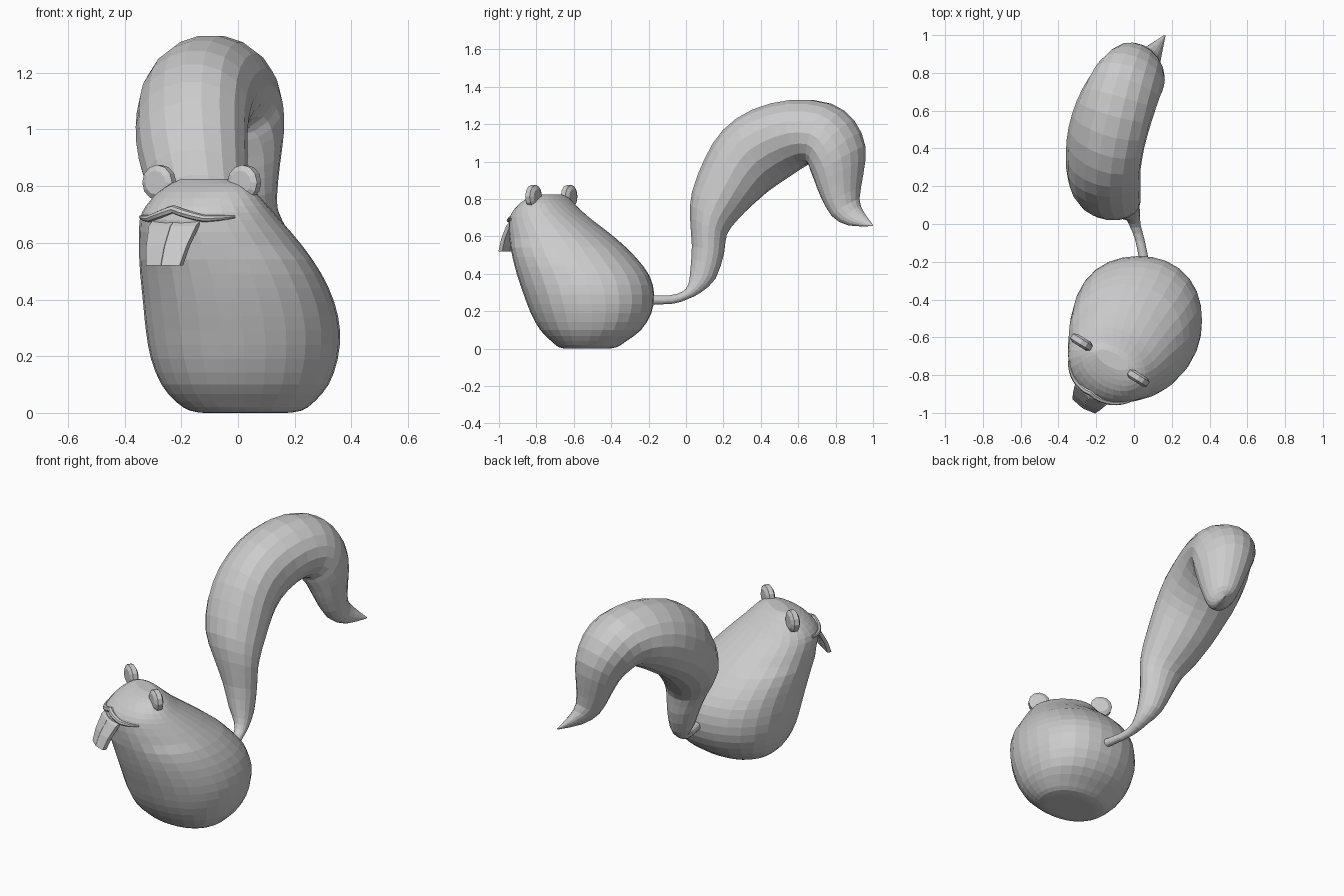
import bpy, bmesh
from math import sin, cos, pi, radians
from mathutils import Vector

FACE = Vector((-0.53, -0.85, 0)).normalized()   # way the animal looks
SIDE = Vector((0.85, -0.53, 0)).normalized()    # across the face
UP = Vector((0, 0, 1))


def loft(name, rings):
    """Skin a row of closed rings and cap both ends."""
    bm = bmesh.new()
    vs = [[bm.verts.new(p) for p in r] for r in rings]
    n = len(rings[0])
    for a, b in zip(vs, vs[1:]):
        for i in range(n):
            j = (i + 1) % n
            bm.faces.new((a[i], a[j], b[j], b[i]))
    bm.faces.new(vs[0])
    bm.faces.new(vs[-1])
    bmesh.ops.recalc_face_normals(bm, faces=bm.faces)
    me = bpy.data.meshes.new(name)
    bm.to_mesh(me)
    bm.free()
    ob = bpy.data.objects.new(name, me)
    bpy.context.collection.objects.link(ob)
    return ob


def oval(c, a, b, n):
    return [c + a * cos(2 * pi * i / n) + b * sin(2 * pi * i / n) for i in range(n)]


def smooth(rows):
    """Add a curved in-between row after every row."""
    out = []
    for i in range(len(rows) - 1):
        p = [rows[max(0, min(len(rows) - 1, i + k))] for k in (-1, 0, 1, 2)]
        out += [p[1], tuple((9 * (b + c) - a - d) / 16 for a, b, c, d in zip(*p))]
    return out + [rows[-1]]


# Body: leaning egg, rows of (z, x min, x max, y min, y max, skew across the face)
BODY = [
    (0.0, -0.12, 0.17, -0.64, -0.42, 0), (0.008, -0.17, 0.225, -0.68, -0.37, 0),
    (0.04, -0.22, 0.27, -0.72, -0.32, 0), (0.10, -0.27, 0.32, -0.78, -0.24, -1),
    (0.19, -0.307, 0.352, -0.83, -0.185, -1), (0.29, -0.325, 0.36, -0.868, -0.17, -1),
    (0.39, -0.335, 0.34, -0.902, -0.195, -1), (0.49, -0.345, 0.295, -0.928, -0.27, 0),
    (0.59, -0.35, 0.227, -0.945, -0.375, 0), (0.68, -0.347, 0.15, -0.947, -0.49, 3),
    (0.73, -0.325, 0.105, -0.93, -0.55, 9), (0.78, -0.28, 0.06, -0.885, -0.60, 19),
    (0.81, -0.235, 0.015, -0.83, -0.63, 31), (0.825, -0.20, -0.03, -0.775, -0.665, 40),
]
BODY = smooth(BODY)


def body_point(row, a):
    z, x0, x1, y0, y1, skew = row
    c, s = cos(a), sin(a - radians(skew))
    p = 2.2 if z < 0.55 else 2.0            # slightly squared lower body
    k = (abs(c) ** p + abs(sin(a)) ** p) ** (-1 / p)
    return Vector(((x0 + x1) / 2 + (x1 - x0) / 2 * c * k,
                   (y0 + y1) / 2 + (y1 - y0) / 2 * s * k, z))


loft("body", [[body_point(r, 2 * pi * i / 28) for i in range(28)] for r in BODY])

# Tail: rows of (outer y, outer z, inner y, inner z, centre x, half width)
TAIL = [
    (-0.20, 0.285, -0.20, 0.235, 0.055, 0.025), (-0.09, 0.285, -0.07, 0.24, 0.03, 0.025),
    (-0.02, 0.305, 0.01, 0.265, 0.005, 0.03), (0.012, 0.345, 0.08, 0.30, -0.01, 0.042),
    (0.022, 0.42, 0.16, 0.375, -0.04, 0.07), (0.03, 0.55, 0.205, 0.51, -0.07, 0.10),
    (0.02, 0.70, 0.22, 0.61, -0.10, 0.135), (0.03, 0.84, 0.28, 0.69, -0.135, 0.17),
    (0.10, 1.02, 0.36, 0.77, -0.158, 0.192), (0.20, 1.17, 0.45, 0.85, -0.163, 0.198),
    (0.36, 1.28, 0.55, 0.92, -0.147, 0.20), (0.57, 1.333, 0.625, 0.97, -0.105, 0.198),
    (0.77, 1.312, 0.66, 0.985, -0.055, 0.188), (0.895, 1.22, 0.67, 0.955, -0.015, 0.174),
    (0.955, 1.08, 0.69, 0.90, 0.018, 0.144), (0.944, 0.93, 0.72, 0.82, 0.038, 0.11),
    (0.925, 0.80, 0.78, 0.71, 0.062, 0.075), (0.95, 0.73, 0.87, 0.658, 0.105, 0.042),
    (1.0, 0.662, 0.995, 0.655, 0.163, 0.004),
]
rings = []
for yo, zo, yi, zi, x, w in smooth(TAIL):
    y = (yo + yi) / 2
    turn = 0.28 * max(0, min(1, (y - 0.2) / 0.2))    # upper tail swings sideways
    rings.append(oval(Vector((x, y, (zo + zi) / 2)), Vector((w, -w * turn, 0)),
                      Vector((0, (yo - yi) / 2, (zo - zi) / 2)), 18))
loft("tail", rings)


# Ears: rounded discs facing forward
def ear(name, c):
    rows = [(-0.026, 0.04), (-0.014, 0.062), (0.014, 0.062), (0.026, 0.042)]
    loft(name, [oval(Vector(c) + FACE * d, SIDE * r, UP * r, 12) for d, r in rows])


ear("ear_left", (-0.278, -0.625, 0.813))
ear("ear_right", (0.022, -0.815, 0.813))

# Teeth: two curved, tapering incisors
for name, s in (("tooth_left", -1), ("tooth_right", 1)):
    rings = []
    for x, y, z, half in ((-0.208, -0.875, 0.70, 0.10), (-0.238, -0.918, 0.66, 0.098),
                          (-0.259, -0.953, 0.59, 0.084), (-0.272, -0.976, 0.52, 0.07)):
        c = Vector((x, y, z))
        inner, outer = SIDE * s * 0.001, SIDE * s * half
        back = -FACE * 0.035
        rings.append([c + inner, c + outer - FACE * 0.012, c + outer + back, c + inner + back])
    loft(name, rings)

# Upper lip: wavy rim following the body surface
lip = []
for i in range(17):
    t = i / 8 - 1
    ang = radians(-122 + 54 * t)
    z = 0.692 + 0.026 * max(0, 1 - abs(t) * 2) - 0.006 * sin(pi * abs(t))
    row = next(tuple(p + (q - p) * (z - a[0]) / (b[0] - a[0]) for p, q in zip(a, b))
               for a, b in zip(BODY, BODY[1:]) if a[0] <= z <= b[0])
    out = Vector((cos(ang), sin(ang), 0))
    r = 0.005 + 0.011 * (1 - t * t)
    lip.append(oval(body_point(row, ang), out * r * 1.2, UP * r, 8))
loft("upper_lip", lip)
